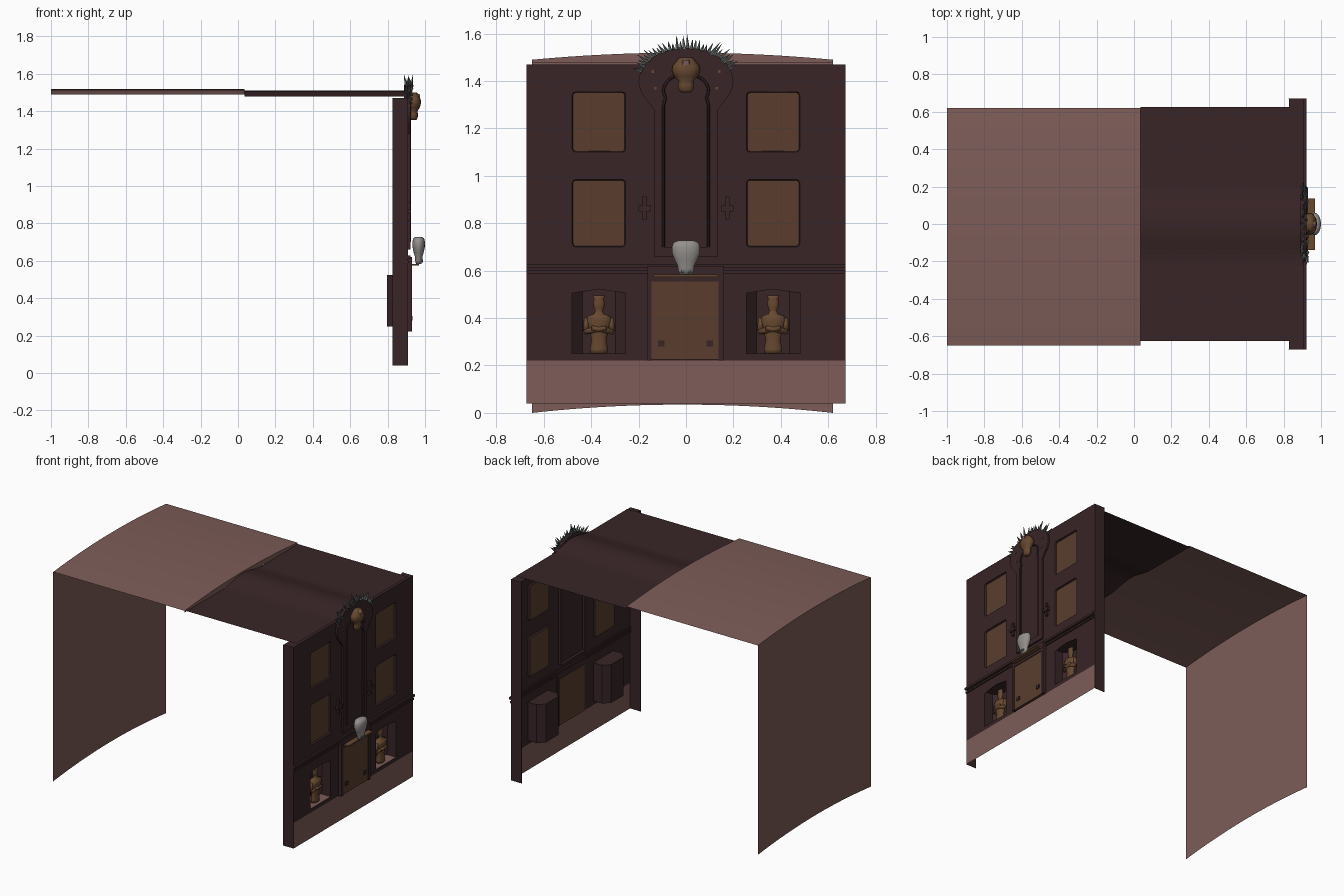
import bpy, bmesh, math, random
from mathutils import Vector, Matrix

if "Cube" in bpy.data.objects:
    bpy.data.objects.remove(bpy.data.objects["Cube"])
random.seed(4)

def mat(name, c):
    m = bpy.data.materials.new(name)
    m.diffuse_color = (*c, 1)
    m.use_nodes = True
    m.node_tree.nodes["Principled BSDF"].inputs["Base Color"].default_value = m.diffuse_color
    return m

DARK = mat("dark_maroon", (0.040, 0.018, 0.020))
LIGHT = mat("dusty_rose", (0.205, 0.108, 0.098))
GLASS = mat("brown_window", (0.100, 0.048, 0.027))
TAN = mat("bronze", (0.135, 0.066, 0.030))
BONE = mat("bone_grey", (0.30, 0.28, 0.27))
SPIKE = mat("spike_grey", (0.12, 0.14, 0.135))

def finish(bm, name, mats, smooth=False):
    me = bpy.data.meshes.new(name)
    bm.to_mesh(me)
    bm.free()
    ob = bpy.data.objects.new(name, me)
    bpy.context.collection.objects.link(ob)
    for m in mats:
        me.materials.append(m)
    for p in me.polygons:
        p.use_smooth = smooth
    return ob

def add_box(bm, x0, x1, y0, y1, z0, z1):
    M = Matrix.Translation(((x0+x1)/2, (y0+y1)/2, (z0+z1)/2)) @ Matrix.Diagonal((x1-x0, y1-y0, z1-z0, 1))
    bmesh.ops.create_cube(bm, size=1, matrix=M)

def boxes(name, m, *dims):
    bm = bmesh.new()
    for d in dims:
        add_box(bm, *d)
    return finish(bm, name, [m])

def strip(bm, a, b):
    """Quads between two equally long point rows."""
    va, vb = [bm.verts.new(p) for p in a], [bm.verts.new(p) for p in b]
    for i in range(len(va)-1):
        bm.faces.new((va[i], va[i+1], vb[i+1], vb[i]))

def add_lathe(bm, prof, cx, cy, sx=1.0, n=16):
    """Spin (radius, z) about a vertical axis, flattened in x by sx."""
    rings = [[bm.verts.new((cx + sx*r*math.cos(2*math.pi*k/n), cy + r*math.sin(2*math.pi*k/n), z))
              for k in range(n)] for r, z in prof]
    for a, b in zip(rings, rings[1:]):
        for k in range(n):
            bm.faces.new((a[k], a[(k+1) % n], b[(k+1) % n], b[k]))
    bm.faces.new(rings[0][::-1])
    bm.faces.new(rings[-1])

def add_cone(bm, p, q, r1, r2, n=6):
    p, q = Vector(p), Vector(q)
    rot = (q-p).to_track_quat('Z', 'Y').to_matrix().to_4x4()
    bmesh.ops.create_cone(bm, cap_ends=True, segments=n, radius1=r1, radius2=r2, depth=(q-p).length,
                          matrix=Matrix.Translation((p+q)/2) @ rot)

# Rear half: bowed roof, bowed back wall and the fascia where the two roofs meet
N = 24
ys = [-0.65 + 1.27*i/N for i in range(N+1)]
bow = [1 - ((y+0.015)/0.635)**2 for y in ys]
def hump(y):
    return 1.478 + (0.032*0.5*(1+math.cos(math.pi*y/0.22)) if abs(y) < 0.22 else 0)
top = [1.49 + 0.03*b for b in bow]
bm = bmesh.new()
strip(bm, [(-1, y, z) for y, z in zip(ys, top)], [(0.035, y, z) for y, z in zip(ys, top)])
finish(bm, "rear_roof", [LIGHT])
bm = bmesh.new()
strip(bm, [(-1, y, 0.035*b) for y, b in zip(ys, bow)], [(-1, y, z) for y, z in zip(ys, top)])
finish(bm, "back_wall", [LIGHT])
bm = bmesh.new()
strip(bm, [(0.035, y, hump(y)) for y in ys], [(0.035, y, z) for y, z in zip(ys, top)])
finish(bm, "roof_fascia", [LIGHT])

# Front roof with a low barrel behind the arch
yr = [-0.625] + [-0.22 + 0.44*i/16 for i in range(17)] + [0.625]
bm = bmesh.new()
strip(bm, [(0.035, y, hump(y)) for y in yr], [(0.9, y, hump(y)) for y in yr])
finish(bm, "front_roof", [DARK])

# Facade sheet: grid with sunk windows, open niches and a light base band
FX = 0.908
yl = [-0.67, -0.48, -0.365, -0.255, 0, 0.255, 0.365, 0.48, 0.67]
zl = [0.04, 0.222, 0.25, 0.505, 0.70, 0.985, 1.10, 1.355, 1.47]
bm = bmesh.new()
g = [[bm.verts.new((FX, y, 0.522 if (z == 0.505 and abs(y) == 0.365) else z)) for z in zl] for y in yl]
for i in range(8):
    for j in range(8):
        if j == 2 and i in (1, 2, 5, 6):
            continue
        f = bm.faces.new((g[i][j], g[i+1][j], g[i+1][j+1], g[i][j+1]))
        f.material_index = 1 if j == 0 else 0
corners = [g[i][j] for i in (1, 3, 5, 7) for j in (4, 5, 6, 7)]
bmesh.ops.bevel(bm, geom=corners, offset=0.014, segments=2, profile=0.5, affect='VERTICES')
def is_window(f):
    c = f.calc_center_median()
    return f.calc_area() > 0.01 and 0.27 < abs(c.y) < 0.47 and (0.75 < c.z < 0.95 or 1.15 < c.z < 1.31)
win = [f for f in bm.faces if is_window(f)]
bmesh.ops.inset_region(bm, faces=win, thickness=0.004)
for f in win:
    f.material_index = 2
for v in {v for f in win for v in f.verts}:
    v.co.x -= 0.012
finish(bm, "facade", [DARK, LIGHT, GLASS])
boxes("facade_returns", DARK, (0.825, FX, -0.672, -0.668, 0.04, 1.47), (0.825, FX, 0.668, 0.672, 0.04, 1.47),
      (0.83, FX, -0.67, 0.67, 1.466, 1.47))

# Niches with a bronze bust in each
for side, s in (("left", -1), ("right", 1)):
    c = 0.3675*s
    bm = bmesh.new()
    plan = [(FX, -.1125), (.84, -.1125), (.797, -.07), (.797, .07), (.84, .1125), (FX, .1125)]
    lo = [bm.verts.new((x, c+y, 0.25)) for x, y in plan]
    hi = [bm.verts.new((x, c+y, 0.523)) for x, y in plan]
    for k in range(5):
        bm.faces.new((lo[k], lo[k+1], hi[k+1], hi[k]))
    bm.faces.new(hi)
    bm.faces.new(lo[::-1]).material_index = 1
    finish(bm, side + "_niche", [DARK, LIGHT])
    bm = bmesh.new()
    add_lathe(bm, [(.036, .25), (.038, .27), (.031, .31), (.042, .35), (.056, .39), (.05, .408), (.02, .418),
                   (.016, .432), (.022, .445), (.025, .465), (.021, .48), (.025, .495)], 0.865, c, 0.6)
    for t in (-1, 1):
        add_cone(bm, (.867, c+t*.05, .40), (.872, c+t*.055, .345), .013, .012, 8)
        add_cone(bm, (.872, c+t*.06, .343), (.895, c-t*.03, .358), .013, .010, 8)
    finish(bm, side + "_bust", [TAN], True)
    # Wall cross ornament
    y = 0.175*s
    boxes(side + "_wall_cross", DARK, (FX, .922, y-.008, y+.008, .815, .912), (FX, .926, y-.025, y+.025, .85, .875))

# Horizontal mouldings, split round the door surround
boxes("moulding", DARK, (.90, .922, -.672, .672, .612, .628), (.90, .916, -.672, .672, .588, .600))

# Door, its surround and the shelf above
boxes("door", GLASS, (.902, .926, -.145, .137, .225, .555))
boxes("door_surround", DARK, (.905, .931, -.165, -.145, .222, .575), (.905, .931, .137, .16, .222, .575),
      (.905, .931, -.165, .16, .555, .62))
boxes("door_shelf", TAN, (.93, .968, -.14, .135, .574, .584))
boxes("door_studs", DARK, *[(.926, .932, y-.014, y+.014, .28, .306) for y in (-.104, .1)])

# Tall panel with a swollen round head, framed round an inner recess
def outline(w, z0, z1, hw, hc, hz):
    half = [(w, z0), (w, z1)] + [(hw*math.cos(a), hc+hz*math.sin(a)) for a in
                                [math.radians(-25+115*k/10) for k in range(11)]]
    return half + [(-y, z) for y, z in half[-2::-1]]
outer = outline(.135, .66, 1.28, .20, 1.40, .14)
inner = outline(.095, .70, 1.30, .095, 1.36, .07)
bm = bmesh.new()
rows = [[bm.verts.new((x, y, z)) for y, z in o] for o, x in
        ((outer, .888), (outer, .921), (inner, .921), (inner, .910))]
n = len(outer)
for a, b in zip(rows, rows[1:]):
    for k in range(n):
        bm.faces.new((a[k], a[(k+1) % n], b[(k+1) % n], b[k]))
bm.faces.new(rows[3])
finish(bm, "arched_panel", [DARK])
# Raised bead round the recess
bm = bmesh.new()
for (y0, z0), (y1, z1) in zip(inner, inner[1:]):
    add_cone(bm, (.921, y0, z0), (.921, y1, z1), .006, .006)
finish(bm, "recess_bead", [DARK])

# Crown of spikes round the arch
bm = bmesh.new()
for k in range(34):
    a = math.radians(18 + 144*k/33)
    L = random.uniform(.03, .065)
    x = random.uniform(.895, .93)
    d = Vector((random.uniform(-.2, .2), math.cos(a)+random.uniform(-.15, .15), math.sin(a)))
    p = Vector((x, .195*math.cos(a), 1.40+.135*math.sin(a)))
    add_cone(bm, p, p + d*L, .009, .0005, 5)
finish(bm, "arch_spikes", [SPIKE])

# Carved head under the arch with a pale cap and small studs beside it
bm = bmesh.new()
add_lathe(bm, [(.02, 1.352), (.032, 1.365), (.034, 1.385), (.03, 1.40), (.05, 1.42), (.06, 1.445),
               (.056, 1.465), (.04, 1.485), (.025, 1.50)], .94, 0, 0.65, 12)
finish(bm, "carved_head", [TAN], True)
bm = bmesh.new()
add_cone(bm, (.955, 0, 1.475), (.974, 0, 1.475), .022, .014, 10)
finish(bm, "head_cap", [LIGHT])
boxes("arch_studs", TAN, *[(.92, .926, y-.006, y+.006, z-.006, z+.006) for y, z in
                          ((-.14, 1.44), (.14, 1.44), (-.13, 1.37), (.13, 1.37))])

# Skull on the shelf
bm = bmesh.new()
add_lathe(bm, [(.026, .584), (.033, .60), (.036, .622), (.048, .645), (.058, .672), (.06, .70), (.052, .72),
               (.03, .728)], .966, 0, 0.56, 20)
finish(bm, "skull", [BONE], True)
boxes("skull_teeth", SPIKE, *[(.983, .988, y-.003, y+.003, .59, .606) for y in (-.018, -.009, 0, .009, .018)])
